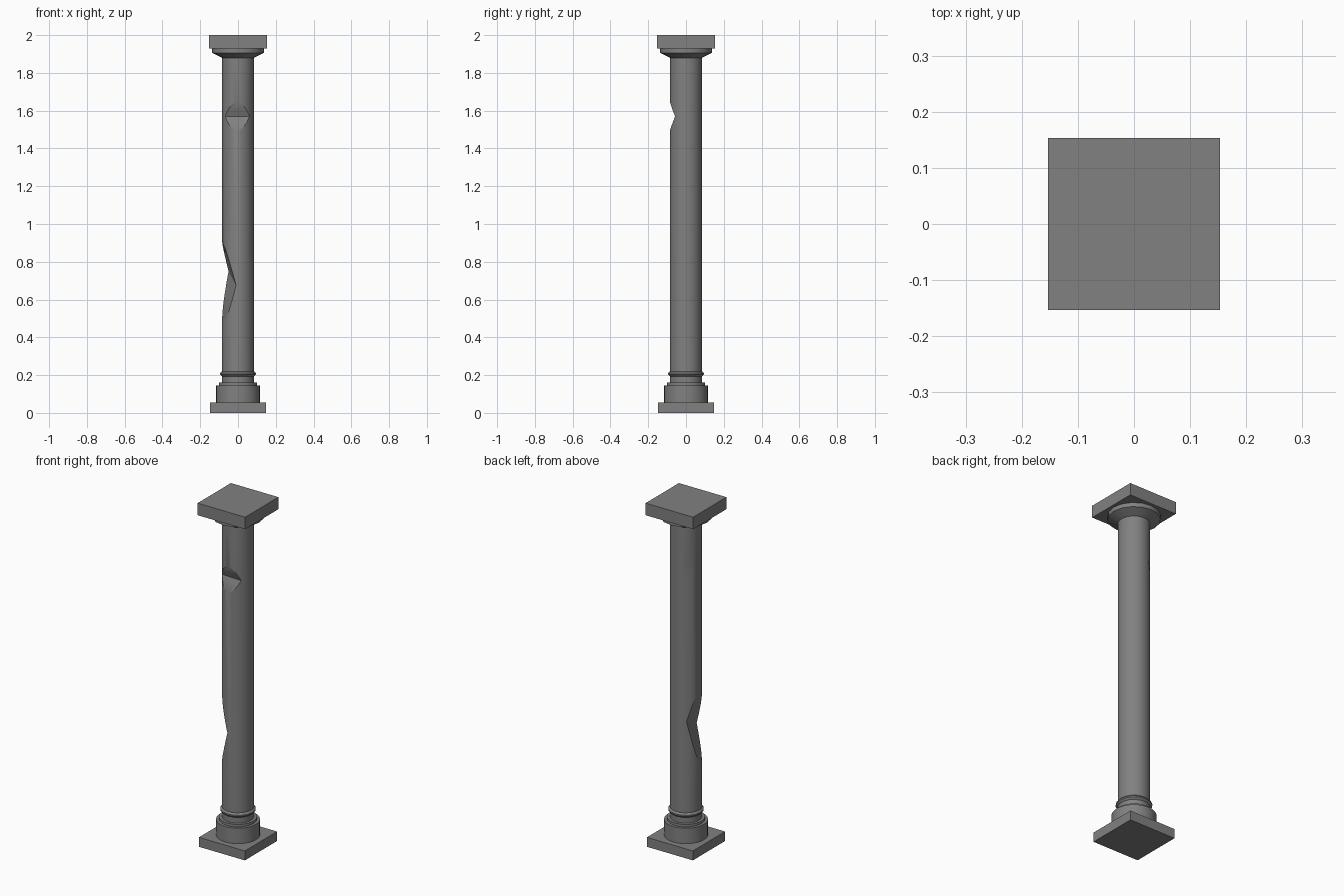
import bpy, bmesh, math
from mathutils import Vector

if "Cube" in bpy.data.objects:
    bpy.data.objects.remove(bpy.data.objects["Cube"])

stone = bpy.data.materials.new("grey stone")
stone.diffuse_color = (0.22, 0.22, 0.22, 1)
stone.use_nodes = True
stone.node_tree.nodes["Principled BSDF"].inputs["Base Color"].default_value = stone.diffuse_color


def make_object(name, bm):
    bmesh.ops.recalc_face_normals(bm, faces=bm.faces)
    me = bpy.data.meshes.new(name)
    bm.to_mesh(me)
    bm.free()
    me.materials.append(stone)
    ob = bpy.data.objects.new(name, me)
    bpy.context.collection.objects.link(ob)
    return ob


def slab(name, half, z0, z1):
    bm = bmesh.new()
    bmesh.ops.create_cube(bm, size=1)
    for v in bm.verts:
        v.co = Vector((v.co.x * 2 * half, v.co.y * 2 * half, z0 + (v.co.z + 0.5) * (z1 - z0)))
    return make_object(name, bm)


def turned(name, profile, sides):
    """Closed solid of revolution from (radius, height) points."""
    bm = bmesh.new()
    rings = [[bm.verts.new((r * math.cos(2 * math.pi * i / sides),
                            r * math.sin(2 * math.pi * i / sides), z))
              for i in range(sides)] for r, z in profile]
    for a, b in zip(rings, rings[1:]):
        for i in range(sides):
            j = (i + 1) % sides
            bm.faces.new((a[i], a[j], b[j], b[i]))
    bm.faces.new(rings[0][::-1])
    bm.faces.new(rings[-1])
    return make_object(name, bm)


def chip(target, p1, p2, top, bottom):
    """Cut a wedge whose deepest edge runs from p1 to p2."""
    p1, p2, top, bottom = map(Vector, (p1, p2, top, bottom))
    mid = (p1 + p2) / 2
    bm = bmesh.new()
    ends = []
    for p in (mid + (p1 - mid) * 1.8, mid + (p2 - mid) * 1.8):
        ends.append([bm.verts.new(q) for q in
                     (p, p + (top - mid) * 1.8, p + (bottom - mid) * 1.8)])
    a, b = ends
    bm.faces.new(a)
    bm.faces.new(b[::-1])
    for i in range(3):
        j = (i + 1) % 3
        bm.faces.new((a[i], b[i], b[j], a[j]))
    cutter = make_object("chip_cutter", bm)
    cutter.hide_render = True
    mod = target.modifiers.new("chip", 'BOOLEAN')
    mod.operation = 'DIFFERENCE'
    mod.solver = 'EXACT'
    mod.object = cutter
    dg = bpy.context.evaluated_depsgraph_get()
    me = bpy.data.meshes.new_from_object(target.evaluated_get(dg))
    target.modifiers.clear()
    target.data = me
    bpy.data.objects.remove(cutter)


def polar(r, deg, z):
    return (r * math.cos(math.radians(deg)), r * math.sin(math.radians(deg)), z)


# square slabs at foot and top
slab("plinth", 0.148, 0, 0.055)
slab("abacus", 0.153, 1.93, 2.0)

# round parts
R = 0.084
drum = turned("base_drum", [(0.116, 0.055), (0.116, 0.145)], 32)
step = turned("base_step", [(0.101, 0.145), (0.101, 0.16)], 16)
ring = turned("neck_ring", [(R, 0.192), (0.095, 0.203), (0.095, 0.21), (R, 0.22)], 16)
capital = turned("capital", [(R, 1.88), (0.137, 1.906), (0.137, 1.93)], 16)
shaft = turned("shaft", [(R, 0.16), (R, 1.88)], 32)

# weathering chips: large lower left, upper front, small upper back
chip(shaft, (-0.05, 0.067, 0.75), (-0.01, -0.084, 0.675),
     (-0.083, -0.015, 0.91), (-0.083, -0.015, 0.48))
chip(shaft, (-0.068, -0.05, 1.57), (0.064, -0.058, 1.57),
     (0, -0.085, 1.645), (0, -0.085, 1.495))
chip(shaft, polar(R, 114, 1.64), polar(R, 150, 1.64),
     polar(R, 132, 1.704), polar(R, 132, 1.576))

for ob in (drum, step, ring, capital, shaft):
    bpy.ops.object.select_all(action='DESELECT')
    ob.select_set(True)
    bpy.context.view_layer.objects.active = ob
    bpy.ops.object.shade_smooth_by_angle(angle=math.radians(24))
